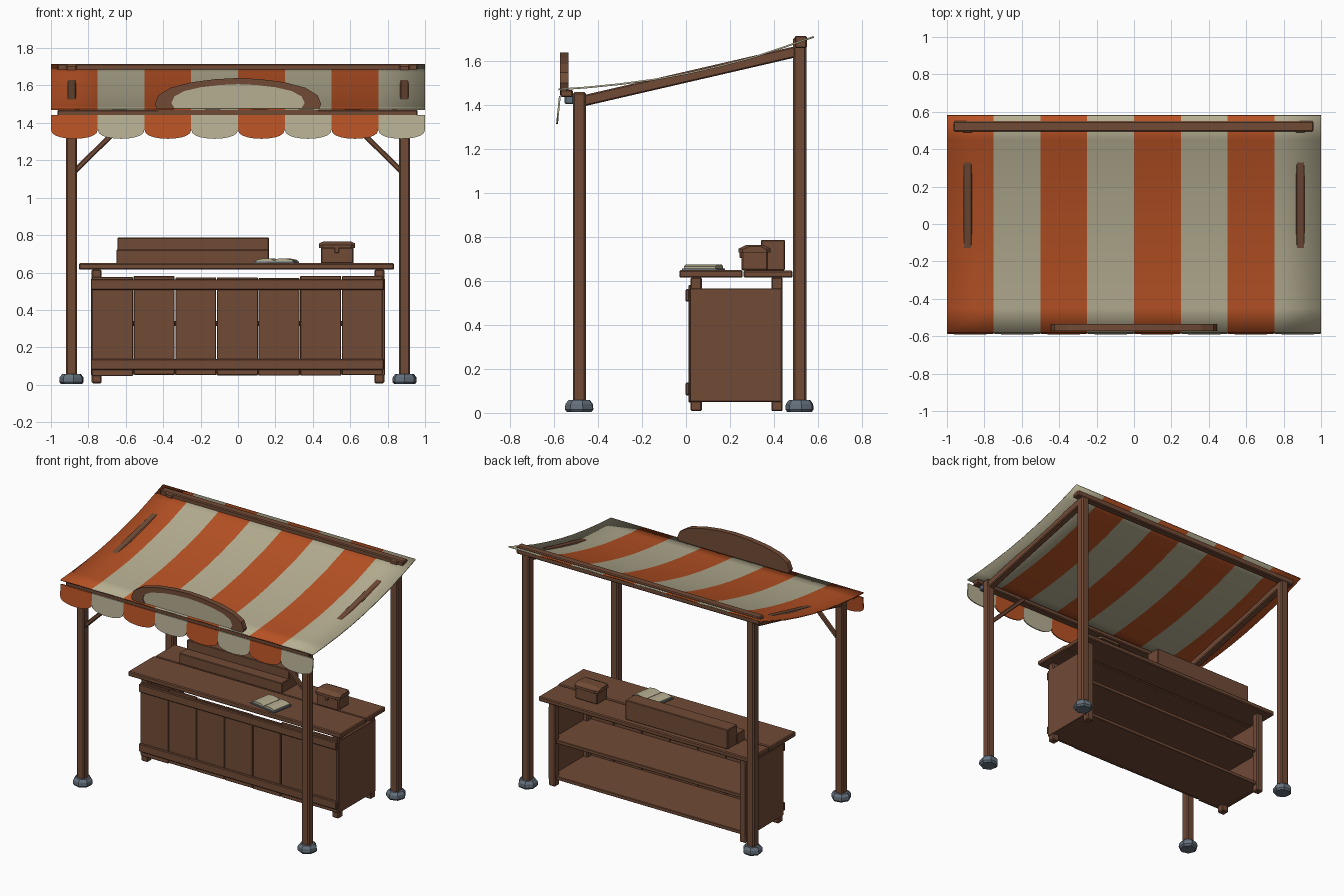
import bpy, bmesh, math, random
from mathutils import Matrix, Vector

random.seed(4)
if "Cube" in bpy.data.objects:
    bpy.data.objects.remove(bpy.data.objects["Cube"])


def material(name, rgb):
    m = bpy.data.materials.new(name)
    m.use_nodes = True
    m.diffuse_color = (*rgb, 1)
    m.node_tree.nodes["Principled BSDF"].inputs["Base Color"].default_value = (*rgb, 1)
    return m


WOOD = material("brown wood", (0.165, 0.07, 0.037))
ORANGE = material("orange cloth", (0.48, 0.085, 0.018))
CREAM = material("cream cloth", (0.47, 0.43, 0.29))
STONE = material("blue grey stone", (0.13, 0.165, 0.205))


def finish(name, bm, mats):
    bmesh.ops.recalc_face_normals(bm, faces=bm.faces)
    mesh = bpy.data.meshes.new(name)
    bm.to_mesh(mesh)
    bm.free()
    for m in mats:
        mesh.materials.append(m)
    ob = bpy.data.objects.new(name, mesh)
    bpy.context.collection.objects.link(ob)
    return ob


def loft(name, rings, mats, end_mat=0):
    """Skin a list of equal point rings and cap both ends."""
    bm = bmesh.new()
    loops = [[bm.verts.new(p) for p in ring] for ring in rings]
    n = len(loops[0])
    for a, b in zip(loops, loops[1:]):
        for i in range(n):
            j = (i + 1) % n
            bm.faces.new((a[i], a[j], b[j], b[i]))
    bm.faces.new(loops[0])
    bm.faces.new(loops[-1]).material_index = end_mat
    return finish(name, bm, mats)


def box(name, x, y, z, mat=WOOD, bevel=0.006, turn=None):
    """Box from (min, max) ranges with chamfered edges."""
    bm = bmesh.new()
    size = [r[1] - r[0] for r in (x, y, z)]
    mid = Vector([(r[0] + r[1]) / 2 for r in (x, y, z)])
    bmesh.ops.create_cube(bm, size=1)
    bmesh.ops.scale(bm, vec=size, verts=bm.verts)
    if bevel:
        bmesh.ops.bevel(bm, geom=bm.edges[:], offset=bevel, segments=1, affect='EDGES')
    if turn:
        bmesh.ops.transform(bm, matrix=turn, verts=bm.verts)
    bmesh.ops.translate(bm, vec=mid, verts=bm.verts)
    return finish(name, bm, [mat])


def strut(name, a, b, width, depth):
    """Beam between two points."""
    a, b = Vector(a), Vector(b)
    d = b - a
    c, h = (a + b) / 2, d.length / 2
    turn = d.to_track_quat('Z', 'Y').to_matrix().to_4x4()
    return box(name, (c.x - width / 2, c.x + width / 2), (c.y - depth / 2, c.y + depth / 2),
               (c.z - h, c.z + h), turn=turn)


def ring(cx, cy, z, r, sides, spin):
    return [(cx + r * math.cos(spin + i * math.tau / sides),
             cy + r * math.sin(spin + i * math.tau / sides), z) for i in range(sides)]


# Posts on stone feet, rafters and front braces
for side, s in (("left", 1), ("right", -1)):
    for end, y, top in (("front", -0.485, 1.46), ("back", 0.518, 1.71)):
        x = s * 0.89
        box(f"{end}_{side}_post", (x - 0.03, x + 0.03), (y - 0.03, y + 0.03), (0.03, top), bevel=0.008)
        spin = random.random()
        loft(f"{end}_{side}_foot", [ring(x, y, z, r, 7, spin) for z, r in
                                    ((0.003, 0.056), (0.015, 0.066), (0.04, 0.064), (0.058, 0.05))], [STONE])
    strut(f"{side}_rafter", (x, -0.48, 1.417), (x, 0.52, 1.648), 0.05, 0.05)
    strut(f"{side}_brace", (s * 0.875, -0.485, 1.14), (s * 0.58, -0.485, 1.43), 0.028, 0.028)
    box(f"{side}_beam_bracket", (x - 0.025, x + 0.025), (-0.553, -0.51), (1.405, 1.455), STONE)

# Cross beams
box("front_beam", (-0.965, 0.96), (-0.572, -0.515), (1.437, 1.47))
box("back_beam", (-0.965, 0.96), (0.495, 0.55), (1.66, 1.716))

# Striped sagging awning
STRIPES = 8
profile = [(-0.58, 1.476), (-0.45, 1.485), (-0.3, 1.5), (-0.15, 1.52), (0, 1.547),
           (0.15, 1.581), (0.3, 1.62), (0.45, 1.67), (0.58, 1.715)]
bm = bmesh.new()
cols = [[bm.verts.new((-1 + 2 * i / STRIPES, y, z)) for y, z in profile] for i in range(STRIPES + 1)]
for i in range(STRIPES):
    for j in range(len(profile) - 1):
        f = bm.faces.new((cols[i][j], cols[i + 1][j], cols[i + 1][j + 1], cols[i][j + 1]))
        f.material_index = i % 2
        f.smooth = True
awning = finish("awning", bm, [ORANGE, CREAM])
solid = awning.modifiers.new("thickness", 'SOLIDIFY')
solid.thickness = 0.008
solid.offset = -1

# Scalloped valance
for i in range(STRIPES):
    cx = -0.875 + i * 0.25
    outline = [(cx - 0.125, 1.442), (cx + 0.125, 1.442)]
    for k in range(11):
        a = math.pi * k / 10
        outline.append((cx + 0.125 * math.cos(a), 1.365 - 0.05 * math.sin(a) ** 0.8))
    rings = [[(x, -0.574 - (1.442 - z) * 0.1 + dy, z) for x, z in outline] for dy in (-0.004, 0.004)]
    loft("valance_scallop", rings, [(ORANGE, CREAM)[i % 2]])

# Arched sign board with recessed panel
half = [(0.42, 1.447), (0.445, 1.50), (0.425, 1.548), (0.36, 1.588), (0.25, 1.617), (0.12, 1.634)]
outer = half + [(0, 1.64)] + [(-x, z) for x, z in reversed(half)]
inner = [(x * 0.8, 1.47 + (z - 1.447) * 0.71) for x, z in outer]
loft("sign_board", [[(x, y, z) for x, z in shape] for shape, y in
                    ((outer, -0.535), (outer, -0.573), (inner, -0.573), (inner, -0.567))],
     [WOOD, CREAM], end_mat=1)

# Counter top planks
box("counter_top_front", (-0.85, 0.835), (-0.03, 0.258), (0.615, 0.65))
box("counter_top_back", (-0.845, 0.83), (0.262, 0.485), (0.615, 0.648))

# Counter legs and side panels
for side, s in (("left", 1), ("right", -1)):
    x0, x1 = sorted((s * 0.73, s * 0.782))
    for end, y in (("front", 0.02), ("back", 0.388)):
        box(f"counter_{end}_{side}_leg", (x0, x1), (y, y + 0.052), (0.008, 0.617))
    x0, x1 = sorted((s * 0.762, s * 0.786))
    box(f"counter_{side}_panel", (x0, x1), (0.018, 0.435), (0.05, 0.567), bevel=0.003)

# Counter front boards and rails
for i in range(7):
    x = -0.782 + i * 0.2225
    box("front_board", (x + 0.002, x + 0.2205), (0.012, 0.028),
        (0.05 + random.uniform(-0.003, 0.004), 0.575 + random.uniform(-0.005, 0.008)), bevel=0.003)
for name, z in (("lower_rail", 0.08), ("upper_rail", 0.506)):
    box(name, (-0.787, 0.78), (-0.002, 0.016), (z, z + 0.058), bevel=0.005)

# Shelves
for name, z in (("lower_shelf", 0.055), ("middle_shelf", 0.315)):
    box(name, (-0.765, 0.765), (0.026, 0.425), (z, z + 0.025), bevel=0.003)

# Stepped display stand
box("display_step", (-0.65, 0.165), (0.26, 0.35), (0.648, 0.722), bevel=0.004)
box("display_riser", (-0.645, 0.165), (0.342, 0.45), (0.648, 0.787), bevel=0.004)

# Small chest with domed lid and latch
box("chest_body", (0.443, 0.618), (0.253, 0.372), (0.648, 0.735))
lid = [(0.24, 0.73), (0.24, 0.748), (0.275, 0.765), (0.35, 0.765), (0.385, 0.748), (0.385, 0.73)]
loft("chest_lid", [[(x, 0.3125 + (y - 0.3125) * k, 0.73 + (z - 0.73) * k) for y, z in lid] for x, k in
                   ((0.434, 0.75), (0.455, 1), (0.605, 1), (0.626, 0.75))], [WOOD])
box("chest_latch", (0.516, 0.54), (0.243, 0.256), (0.705, 0.737), bevel=0.003)

# Open book
turn = Matrix.Rotation(math.radians(-10), 4, 'Z')
centre = Vector((0.207, 0.08, 0.65))
book = [box("book_cover", (-0.108, 0.108), (-0.08, 0.08), (0, 0.008), STONE, 0)]
for s in (1, -1):
    page = [(0, 0.007), (s * 0.1, 0.007), (s * 0.1, 0.017), (s * 0.06, 0.025), (s * 0.02, 0.024), (0, 0.014)]
    book.append(loft("book_pages", [[(x, y, z) for x, z in page] for y in (-0.073, 0.073)], [CREAM]))
for part in book:
    part.data.transform(Matrix.Translation(centre) @ turn)
